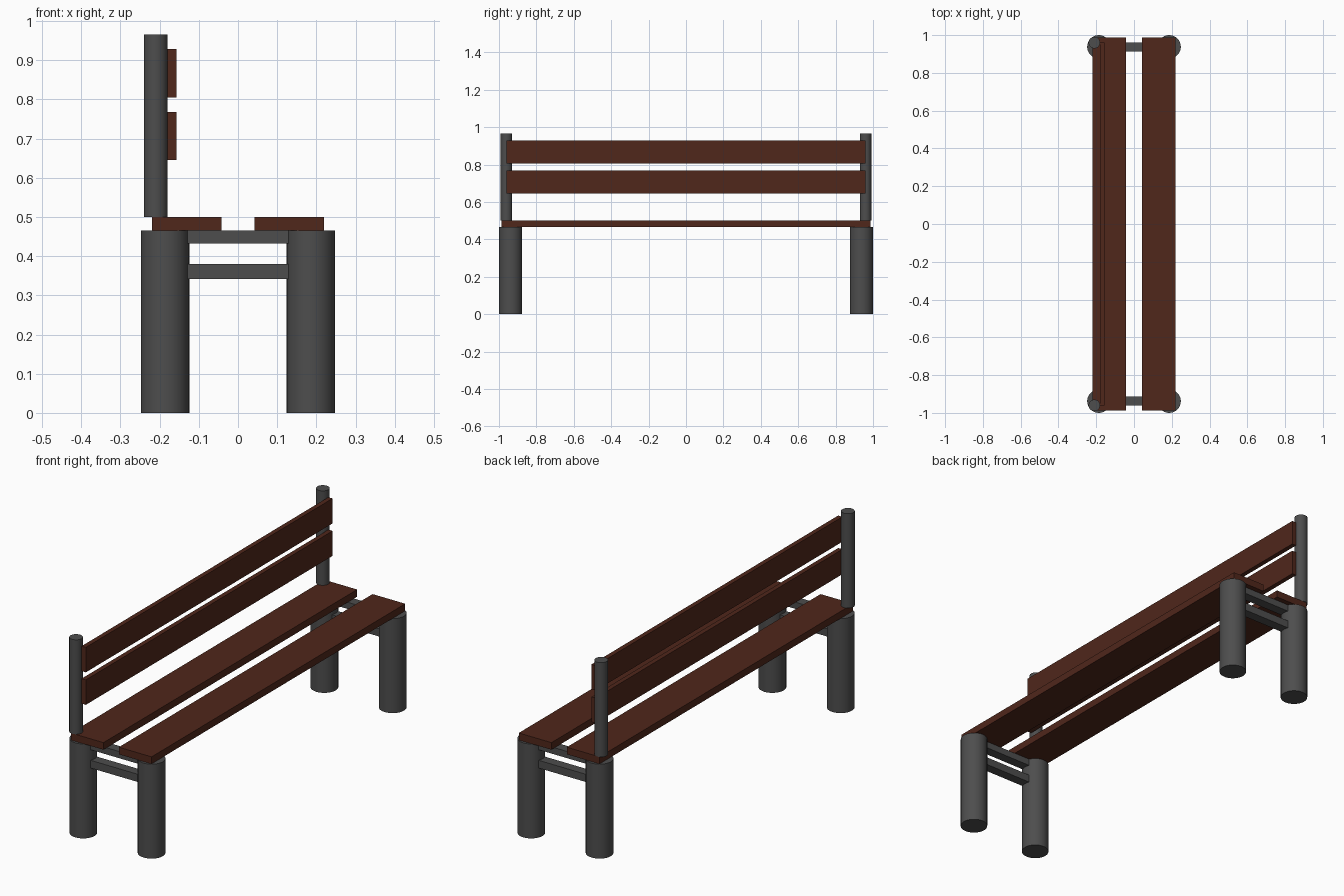
import bpy
import math

if "Cube" in bpy.data.objects:
    bpy.data.objects.remove(bpy.data.objects["Cube"])


def material(name, rgb):
    m = bpy.data.materials.new(name)
    m.diffuse_color = (*rgb, 1)
    m.use_nodes = True
    m.node_tree.nodes["Principled BSDF"].inputs["Base Color"].default_value = m.diffuse_color
    return m


WOOD = material("dark_wood", (0.08, 0.02, 0.011))
METAL = material("dark_metal", (0.075, 0.075, 0.075))


def box(name, x, y, z, mat):
    """Box from (min, max) ranges on each axis."""
    ranges = (x, y, z)
    bpy.ops.mesh.primitive_cube_add(size=1, location=[(a + b) / 2 for a, b in ranges])
    ob = bpy.context.object
    ob.name = name
    ob.scale = [b - a for a, b in ranges]
    bpy.ops.object.transform_apply(location=False, rotation=False, scale=True)
    ob.data.materials.append(mat)


def cylinder(name, x, y, z, radius):
    """Upright cylinder spanning the z range."""
    bpy.ops.mesh.primitive_cylinder_add(
        vertices=32, radius=radius, depth=z[1] - z[0], location=(x, y, (z[0] + z[1]) / 2))
    ob = bpy.context.object
    ob.name = name
    bpy.ops.object.shade_smooth_by_angle(angle=math.radians(30))
    ob.data.materials.append(METAL)


# Seat planks
box("rear_seat_plank", (-0.22, -0.042), (-0.987, 0.987), (0.465, 0.5), WOOD)
box("front_seat_plank", (0.042, 0.22), (-0.987, 0.987), (0.465, 0.5), WOOD)

# Backrest planks
box("lower_back_plank", (-0.18, -0.157), (-0.96, 0.96), (0.645, 0.768), WOOD)
box("upper_back_plank", (-0.18, -0.157), (-0.96, 0.96), (0.805, 0.928), WOOD)

# Legs, rails and backrest post at each end
for side, end in ((-1, "near"), (1, "far")):
    y = side * 0.938
    cylinder(f"{end}_rear_leg", -0.186, y, (0, 0.465), 0.062)
    cylinder(f"{end}_front_leg", 0.186, y, (0, 0.465), 0.062)
    box(f"{end}_upper_rail", (-0.13, 0.13), (y - 0.024, y + 0.024), (0.432, 0.465), METAL)
    box(f"{end}_lower_rail", (-0.13, 0.13), (y - 0.024, y + 0.024), (0.342, 0.38), METAL)
    cylinder(f"{end}_back_post", -0.21, side * 0.96, (0.5, 0.965), 0.0305)
